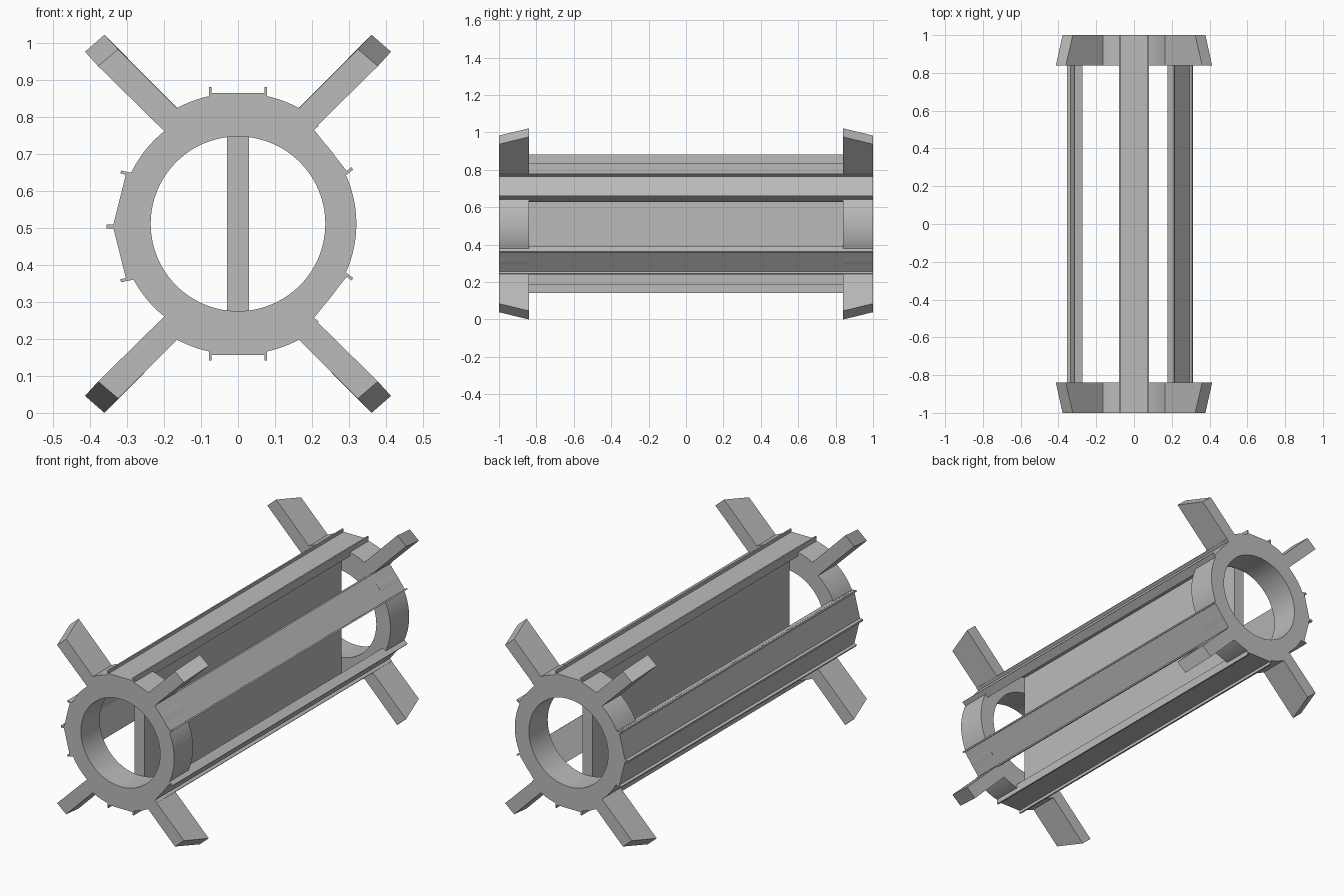
import bpy, bmesh, math
from mathutils import Matrix, Vector

cube = bpy.data.objects.get("Cube")
if cube:
    bpy.data.objects.remove(cube)

CENTRE = 0.511      # height of the long axis
END, INNER = 1.0, 0.84   # outer and inner faces of the end rings
BORE, SIDE_R, TOP_R = 0.236, 0.32, 0.354
SEGMENTS = 96

grey = bpy.data.materials.new("plain grey")
grey.use_nodes = True
colour = (0.5, 0.5, 0.5, 1)
grey.diffuse_color = colour
grey.node_tree.nodes["Principled BSDF"].inputs["Base Color"].default_value = colour


def finish(name, bm, smooth=False):
    bmesh.ops.recalc_face_normals(bm, faces=bm.faces[:])
    mesh = bpy.data.meshes.new(name)
    bm.to_mesh(mesh)
    bm.free()
    mesh.materials.append(grey)
    obj = bpy.data.objects.new(name, mesh)
    bpy.context.collection.objects.link(obj)
    obj.location.z = CENTRE
    if smooth:
        bpy.ops.object.select_all(action="DESELECT")
        obj.select_set(True)
        bpy.context.view_layer.objects.active = obj
        bpy.ops.object.shade_smooth_by_angle(angle=math.radians(25))
    return obj


def add_loft(bm, front, back, y0, y1):
    """Solid between two outlines in the x-z plane."""
    a = [bm.verts.new((x, y0, z)) for x, z in front]
    b = [bm.verts.new((x, y1, z)) for x, z in back]
    bm.faces.new(a)
    bm.faces.new(b)
    for i in range(len(a)):
        j = (i + 1) % len(a)
        bm.faces.new((a[i], a[j], b[j], b[i]))


def prism(name, outline, half=END):
    bm = bmesh.new()
    add_loft(bm, outline, outline, -half, half)
    return finish(name, bm)


def end_ring(name, side):
    """Ring with taller top and bottom arcs; the steps sit inside the legs."""
    bm = bmesh.new()
    loops = []
    for i in range(SEGMENTS):
        t = 2 * math.pi * i / SEGMENTS
        c, s = math.cos(t), math.sin(t)
        outer = TOP_R if abs(s) > 0.84 else SIDE_R
        corners = [(BORE, INNER), (outer, INNER), (outer, END), (BORE, END)]
        loops.append([bm.verts.new((r * c, side * y, r * s)) for r, y in corners])
    for i in range(SEGMENTS):
        p, q = loops[i], loops[(i + 1) % SEGMENTS]
        for k in range(4):
            n = (k + 1) % 4
            bm.faces.new((p[k], p[n], q[n], q[k]))
    finish(name, bm, smooth=True)


def leg(name, sx, sy, sz):
    """Diagonal leg whose tip slopes in towards the end face."""
    root = [(0.154, 0.206), (0.106, 0.254)]
    short = root + [(0.324, 0.472), (0.378, 0.426)]
    tall = root + [(0.361, 0.511), (0.4135, 0.465)]
    flip = lambda pts: [(sx * x, sz * z) for x, z in pts]
    bm = bmesh.new()
    add_loft(bm, flip(short), flip(tall), sy * END, sy * INNER)
    finish(name, bm)


def rail(name, angle, distance):
    """Flat rail with a thin upright lip along each edge."""
    w, t, lip, h = 0.079, 0.03, 0.008, 0.016
    outline = [(-w, -t), (w, -t), (w, h), (w - lip, h), (w - lip, 0),
               (lip - w, 0), (lip - w, h), (-w, h)]
    turn = Matrix.Rotation(math.radians(angle - 90), 2)
    prism(name, [turn @ Vector((x, z + distance)) for x, z in outline])


# End rings and their legs
for side, end in ((-1, "front"), (1, "back")):
    end_ring(end + "_ring", side)
    for sx, lr in ((1, "left"), (-1, "right")):
        for sz, ud in ((1, "upper"), (-1, "lower")):
            leg(f"{end}_{ud}_{lr}_leg", sx, side, sz)

# Lipped rails
rail("top_rail", 90, 0.354)
rail("bottom_rail", -90, 0.354)
rail("upper_left_rail", 38.5, 0.319)
rail("lower_left_rail", -38.5, 0.319)

# Angled rail on the other side, with three lips
MID = -0.007
prism("right_angled_rail", [
    (-0.301, MID + 0.148), (-0.338, MID), (-0.301, MID - 0.148),
    (-0.272, MID - 0.141), (-0.307, MID), (-0.272, MID + 0.141)])
prism("right_middle_lip", [(-0.33, MID + 0.005), (-0.356, MID + 0.005),
                           (-0.356, MID - 0.005), (-0.33, MID - 0.005)])
for s, ud in ((1, "upper"), (-1, "lower")):
    prism(f"right_{ud}_lip", [(x, MID + s * z) for x, z in (
        (-0.295, 0.146), (-0.316, 0.151), (-0.318, 0.143), (-0.297, 0.138))])

# Upright web between the rings
prism("centre_web", [(-0.03, -0.326), (0.03, -0.326), (0.03, 0.326), (-0.03, 0.326)], INNER)
